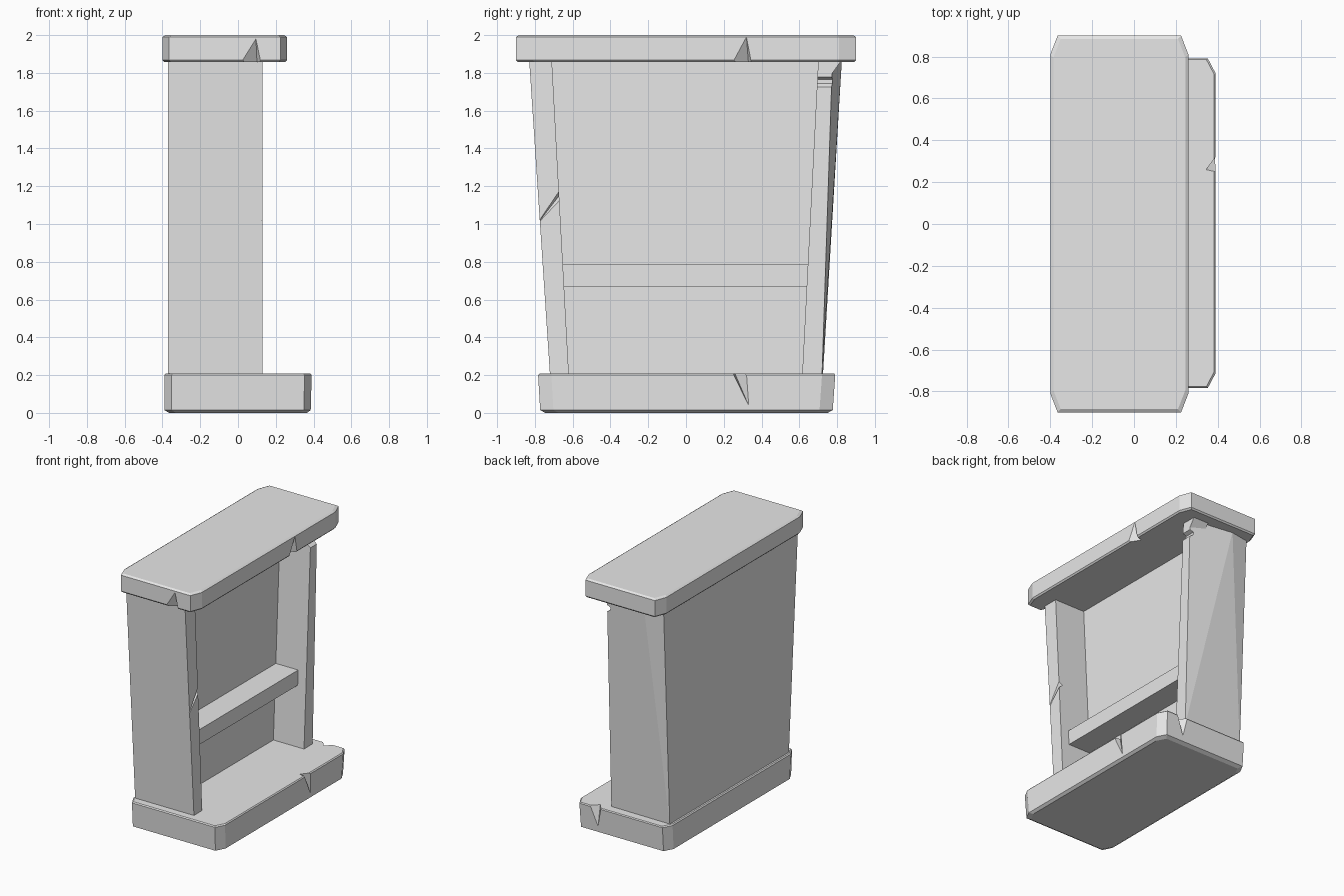
import bpy, bmesh
from mathutils import Vector

cube = bpy.data.objects.get("Cube")
if cube:
    bpy.data.objects.remove(cube, do_unlink=True)

GREY = (0.8, 0.8, 0.8, 1)
stone = bpy.data.materials.new("plain grey")
stone.use_nodes = True
stone.diffuse_color = GREY
stone.node_tree.nodes["Principled BSDF"].inputs["Base Color"].default_value = GREY


def hull(name, points):
    """Flat-faced convex solid around the given points."""
    bm = bmesh.new()
    for p in points:
        bm.verts.new(p)
    res = bmesh.ops.convex_hull(bm, input=bm.verts)
    spare = [v for v in bm.verts if not v.link_faces]
    bmesh.ops.delete(bm, geom=spare, context='VERTS')
    bmesh.ops.dissolve_limit(bm, angle_limit=0.002, verts=bm.verts, edges=bm.edges)
    bmesh.ops.recalc_face_normals(bm, faces=bm.faces)
    mesh = bpy.data.meshes.new(name)
    bm.to_mesh(mesh)
    bm.free()
    mesh.materials.append(stone)
    obj = bpy.data.objects.new(name, mesh)
    bpy.context.collection.objects.link(obj)
    return obj


def cut(target, cutter):
    """Subtract a helper solid from the target and remove the helper."""
    cutter.hide_render = True
    mod = target.modifiers.new("cut", 'BOOLEAN')
    mod.operation, mod.solver, mod.object = 'DIFFERENCE', 'EXACT', cutter
    bpy.context.view_layer.objects.active = target
    bpy.ops.object.modifier_apply(modifier=mod.name)
    bpy.data.objects.remove(cutter, do_unlink=True)


def chip(target, tip, mouth_a, mouth_b, deep, outward):
    """Wedge-shaped chip running from a tip to an edge of the slab."""
    tip, out = Vector(tip), Vector(outward) * 0.05
    ends = [tip + (Vector(p) - tip) * 1.15 for p in (mouth_a, mouth_b, deep)]
    cut(target, hull("chip_cutter", [tip, tip + out, *ends, ends[0] + out, ends[1] + out]))


def slab(name, rings, corner_x, corner_y):
    """Slab with clipped corners; each ring is (z, x0, x1, y0, y1)."""
    pts = []
    for z, x0, x1, y0, y1 in rings:
        for x, sx in ((x0, 1), (x1, -1)):
            for y, sy in ((y0, 1), (y1, -1)):
                pts += [(x + sx * corner_x, y, z), (x, y + sy * corner_y, z)]
    return hull(name, pts)


def trapezoid(name, x0, x1, low, high):
    """Prism along x; low and high are (z, y0, y1)."""
    return hull(name, [(x, y, z) for x in (x0, x1)
                       for z, *ys in (low, high) for y in ys])


# Top slab with two chips
top = slab("top_slab", [(1.857, -.39, .25, -.89, .89), (1.868, -.4, .26, -.9, .9),
                        (1.99, -.4, .26, -.9, .9), (2, -.385, .245, -.885, .885)], .035, .09)
chip(top, (.095, -.9, 1.98), (.02, -.9, 1.86), (.12, -.9, 1.86), (.1, -.85, 1.86), (0, -1, 0))
chip(top, (.26, .32, 1.99), (.26, .25, 1.86), (.26, .345, 1.86), (.21, .33, 1.86), (1, 0, 0))

# Base slab, slightly wider at the top, with two chips
base = slab("base_slab", [(0, -.365, .365, -.745, .75), (.015, -.39, .385, -.772, .777),
                          (.2, -.39, .39, -.783, .79), (.208, -.383, .383, -.776, .785)], .037, .07)
chip(base, (.39, .34, .02), (.39, .25, .207), (.39, .32, .207), (.345, .26, .207), (1, 0, 0))
chip(base, (.2, .788, .03), (.26, .79, .207), (.17, .79, .207), (.21, .74, .207), (0, 1, 0))

# Body: one tapered block whose back end has a ridge, hollowed from the open side
body = hull("cabinet_body", [
    (-.37, -.72, .2), (.13, -.72, .2), (-.37, -.83, 1.865), (.13, -.83, 1.865),
    (-.37, .725, .2), (.13, .72, .2),
    (-.37, .8, 1.865), (-.22, .825, 1.865), (.13, .775, 1.865)])
cut(body, trapezoid("pocket_cutter", -.13, .3, (.15, -.6175, .6125), (1.9, -.712, .702)))

# Crack across the front post
cut(body, hull("crack_cutter", [
    (.15, -.80, 1.00), (.15, -.80, .97), (.127, -.78, 1.01),
    (.15, -.64, 1.235), (.15, -.64, 1.14), (.09, -.64, 1.19)]))
# Groove across the top of the back post
cut(body, hull("groove_cutter", [
    (x, y, z) for y in (.66, .85) for x, z in ((.15, 1.71), (.15, 1.785), (.1, 1.765), (.1, 1.745))]))

# Flared lip above the groove
hull("back_post_lip", [(x, y, z) for x in (.0, .13)
                       for y, z in ((.7, 1.79), (.765, 1.785), (.705, 1.862), (.82, 1.862))])

# Inner shelf
trapezoid("shelf", -.14, .06, (.67, -.65, .645), (.785, -.655, .65))
